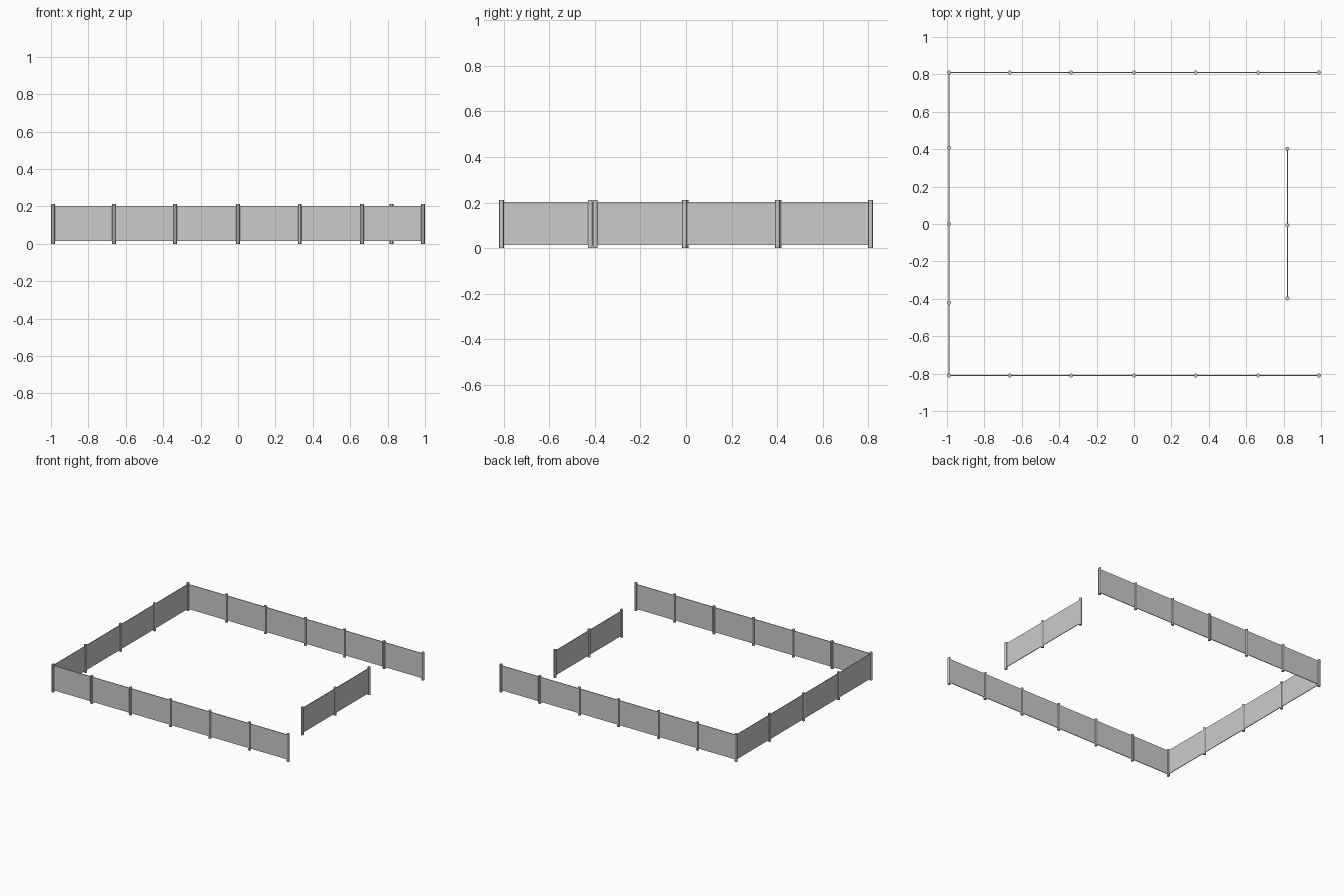
import bpy
from mathutils import Vector

if "Cube" in bpy.data.objects:
    bpy.data.objects.remove(bpy.data.objects["Cube"])

POST_R, POST_H = 0.0105, 0.212
PANEL_Z0, PANEL_Z1, PANEL_T = 0.014, 0.202, 0.005


def post(name, x, y):
    bpy.ops.mesh.primitive_cylinder_add(vertices=12, radius=POST_R, depth=POST_H,
                                        location=(x, y, POST_H / 2))
    ob = bpy.context.object
    ob.name = name
    bpy.ops.object.shade_smooth_by_angle()


def panel(name, a, b):
    a, b = Vector(a), Vector(b)
    mid, d = (a + b) / 2, b - a
    bpy.ops.mesh.primitive_cube_add(size=1, location=(mid.x, mid.y, (PANEL_Z0 + PANEL_Z1) / 2))
    ob = bpy.context.object
    ob.name = name
    ob.scale = (max(abs(d.x), PANEL_T), max(abs(d.y), PANEL_T), PANEL_Z1 - PANEL_Z0)
    bpy.ops.object.transform_apply(location=False, rotation=False, scale=True)


def fence(name, points, skip=()):
    # posts at every point, one panel per bay; skipped posts belong to a neighbour
    for i, p in enumerate(points):
        if i not in skip:
            post(f"{name}_post_{i + 1}", *p)
    for i in range(len(points) - 1):
        panel(f"{name}_panel_{i + 1}", points[i], points[i + 1])


# long front and back fences
xs = (-0.989, -0.664, -0.336, 0.0, 0.33, 0.664, 0.989)
fence("front_fence", [(x, -0.81) for x in xs])
fence("back_fence", [(x, 0.81) for x in xs])

# left end fence shares the corner posts
fence("left_fence", [(-0.989, y) for y in (-0.81, -0.42, 0.0, 0.408, 0.81)], skip=(0, 4))

# short free-standing fence in the open right end
fence("entrance_fence", [(0.82, y) for y in (-0.398, -0.006, 0.402)])
